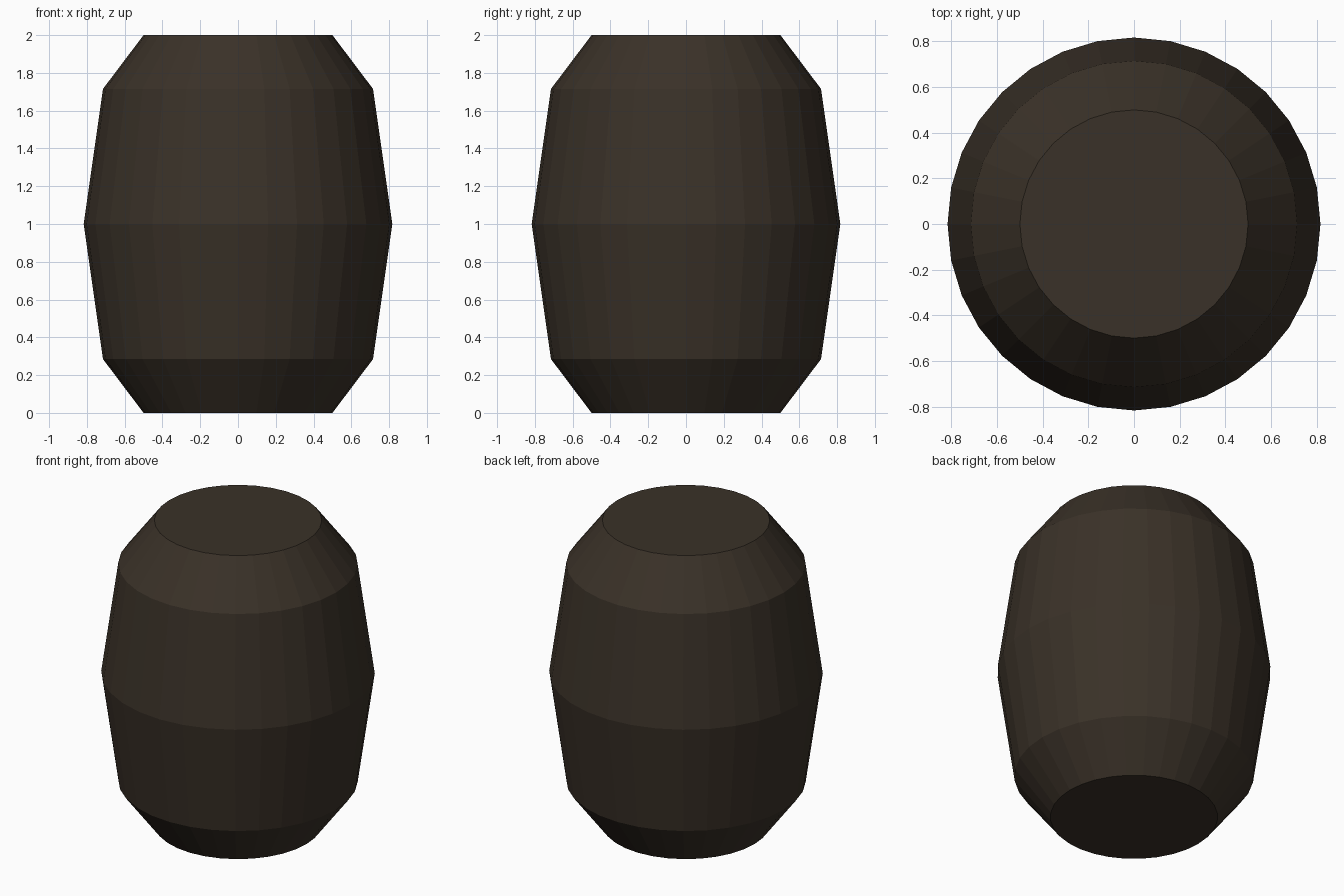
import bpy, bmesh, math

if "Cube" in bpy.data.objects:
    bpy.data.objects.remove(bpy.data.objects["Cube"])

SIDES = 32

wood = bpy.data.materials.new("dark_brown_wood")
wood.diffuse_color = (0.042, 0.031, 0.021, 1)
wood.use_nodes = True
wood.node_tree.nodes["Principled BSDF"].inputs["Base Color"].default_value = wood.diffuse_color


def make_object(name, bm):
    bmesh.ops.recalc_face_normals(bm, faces=bm.faces)
    mesh = bpy.data.meshes.new(name)
    bm.to_mesh(mesh)
    bm.free()
    mesh.materials.append(wood)
    obj = bpy.data.objects.new(name, mesh)
    bpy.context.collection.objects.link(obj)
    return obj


def ring(bm, r, z):
    return [bm.verts.new((r * math.cos(2 * math.pi * i / SIDES),
                          r * math.sin(2 * math.pi * i / SIDES), z))
            for i in range(SIDES)]


# Barrel wall: lathed profile (radius, height) including the flat end rims
profile = [(0.38, 0), (0.5, 0), (0.715, 0.285), (0.817, 1.0),
           (0.715, 1.715), (0.5, 2), (0.38, 2)]
bm = bmesh.new()
rings = [ring(bm, r, z) for r, z in profile]
for a, b in zip(rings, rings[1:]):
    for i in range(SIDES):
        j = (i + 1) % SIDES
        bm.faces.new((a[i], a[j], b[j], b[i]))
make_object("barrel_body", bm)

# Flush round heads closing both ends
for name, z, up in (("top_head", 2, True), ("bottom_head", 0, False)):
    bm = bmesh.new()
    loop = ring(bm, 0.38, z)
    bm.faces.new(loop if up else loop[::-1])
    mesh = bpy.data.meshes.new(name)
    bm.to_mesh(mesh)
    bm.free()
    mesh.materials.append(wood)
    bpy.context.collection.objects.link(bpy.data.objects.new(name, mesh))
